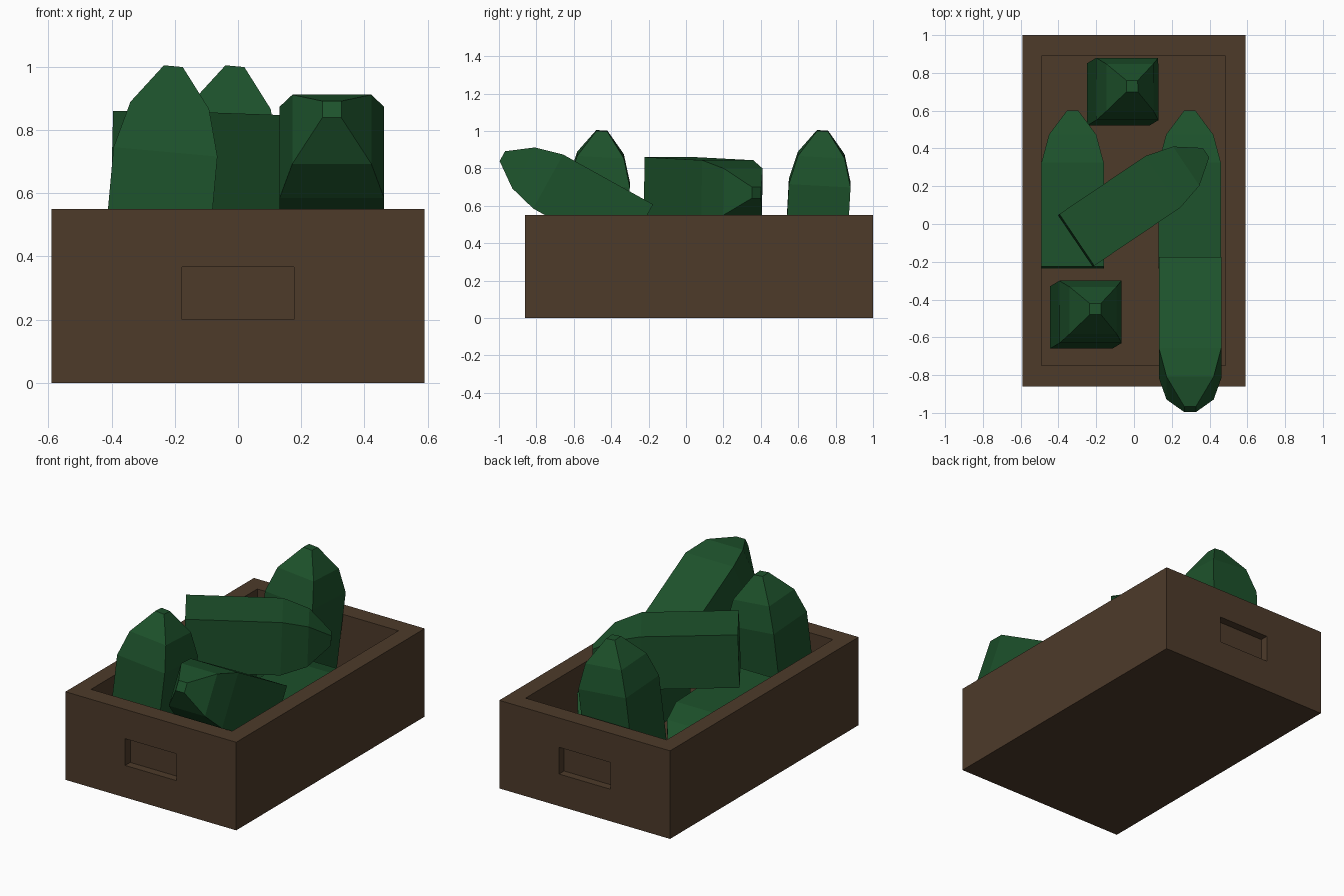
import bpy, bmesh
from mathutils import Vector

if "Cube" in bpy.data.objects:
    bpy.data.objects.remove(bpy.data.objects["Cube"])


def material(name, color):
    m = bpy.data.materials.new(name)
    m.diffuse_color = (*color, 1)
    m.use_nodes = True
    m.node_tree.nodes["Principled BSDF"].inputs["Base Color"].default_value = m.diffuse_color
    return m


def finish(name, bm, mat):
    bmesh.ops.recalc_face_normals(bm, faces=bm.faces[:])
    mesh = bpy.data.meshes.new(name)
    bm.to_mesh(mesh)
    bm.free()
    mesh.materials.append(mat)
    ob = bpy.data.objects.new(name, mesh)
    bpy.context.collection.objects.link(ob)
    return ob


def pocket(bm, normal, lo, hi, depth):
    """Sink a rectangular pocket into the outer face that looks along normal."""
    n = Vector(normal)
    bm.normal_update()
    face = max(bm.faces, key=lambda f: (f.normal.dot(n) > 0.9) * f.calc_area())
    bmesh.ops.inset_individual(bm, faces=[face], thickness=0.02)
    mid = face.calc_center_median()
    for v in face.verts:
        for i in range(3):
            if abs(n[i]) < 0.5:
                v.co[i] = hi[i] if v.co[i] > mid[i] else lo[i]
    inner = bmesh.ops.extrude_discrete_faces(bm, faces=[face])["faces"][0]
    bmesh.ops.translate(bm, verts=inner.verts[:], vec=-n * depth)


wood = material("wood", (0.075, 0.043, 0.023))
green = material("green_skin", (0.012, 0.083, 0.024))

# Crate: open box with a hand recess at each end
X, Y0, Y1, H = 0.59, -0.86, 1.0, 0.55
bm = bmesh.new()
bmesh.ops.create_cube(bm, size=1)
for v in bm.verts:
    v.co = (X if v.co.x > 0 else -X, Y1 if v.co.y > 0 else Y0, H if v.co.z > 0 else 0)
pocket(bm, (0, 0, 1), (-0.49, -0.75, 0), (0.485, 0.89, 0), H - 0.11)
for side in (-1, 1):
    pocket(bm, (0, side, 0), (-0.177, 0, 0.2), (0.177, 0, 0.367), 0.05)
finish("crate", bm, wood)

# Cucumber: square section, blunt end at start, tapering to a small tip
PROFILE = [(0, 0.165), (0.55, 0.165), (0.70, 0.125), (0.83, 0.03)]


def cucumber(name, start, axis, ref):
    start, axis = Vector(start), Vector(axis).normalized()
    side = axis.cross(Vector(ref)).normalized()
    up = side.cross(axis)
    bm = bmesh.new()
    rings = []
    for t, r in PROFILE:
        rings.append([bm.verts.new(start + axis * t + side * r * a + up * r * b)
                      for a, b in ((-1, -1), (1, -1), (1, 1), (-1, 1))])
    for p, q in zip(rings, rings[1:]):
        for i in range(4):
            j = (i + 1) % 4
            bm.faces.new((p[i], p[j], q[j], q[i]))
    bm.faces.new(rings[0][::-1])
    bm.faces.new(rings[-1])
    finish(name, bm, green)


UP, BACK = (0, 0, 1), (0, 1, 0)
# Two standing upright
cucumber("standing_cucumber_front", (-0.28, -0.495, 0.175), (0.075, 0.045, 0.825), BACK)
cucumber("standing_cucumber_back", (-0.085, 0.685, 0.175), (0.075, 0.045, 0.825), BACK)
# Two lying along the bottom
cucumber("lying_cucumber_left", (-0.325, -0.23, 0.335), (0, 1, -0.03), UP)
cucumber("lying_cucumber_right", (0.295, -0.23, 0.335), (0, 1, -0.03), UP)
# One lying diagonally across them
cucumber("diagonal_cucumber", (-0.307, -0.087, 0.695), (0.83, 0.56, -0.03), UP)
# One leaning over the front wall
cucumber("leaning_cucumber", (0.297, -0.256, 0.463), (0, -0.875, 0.485), UP)
